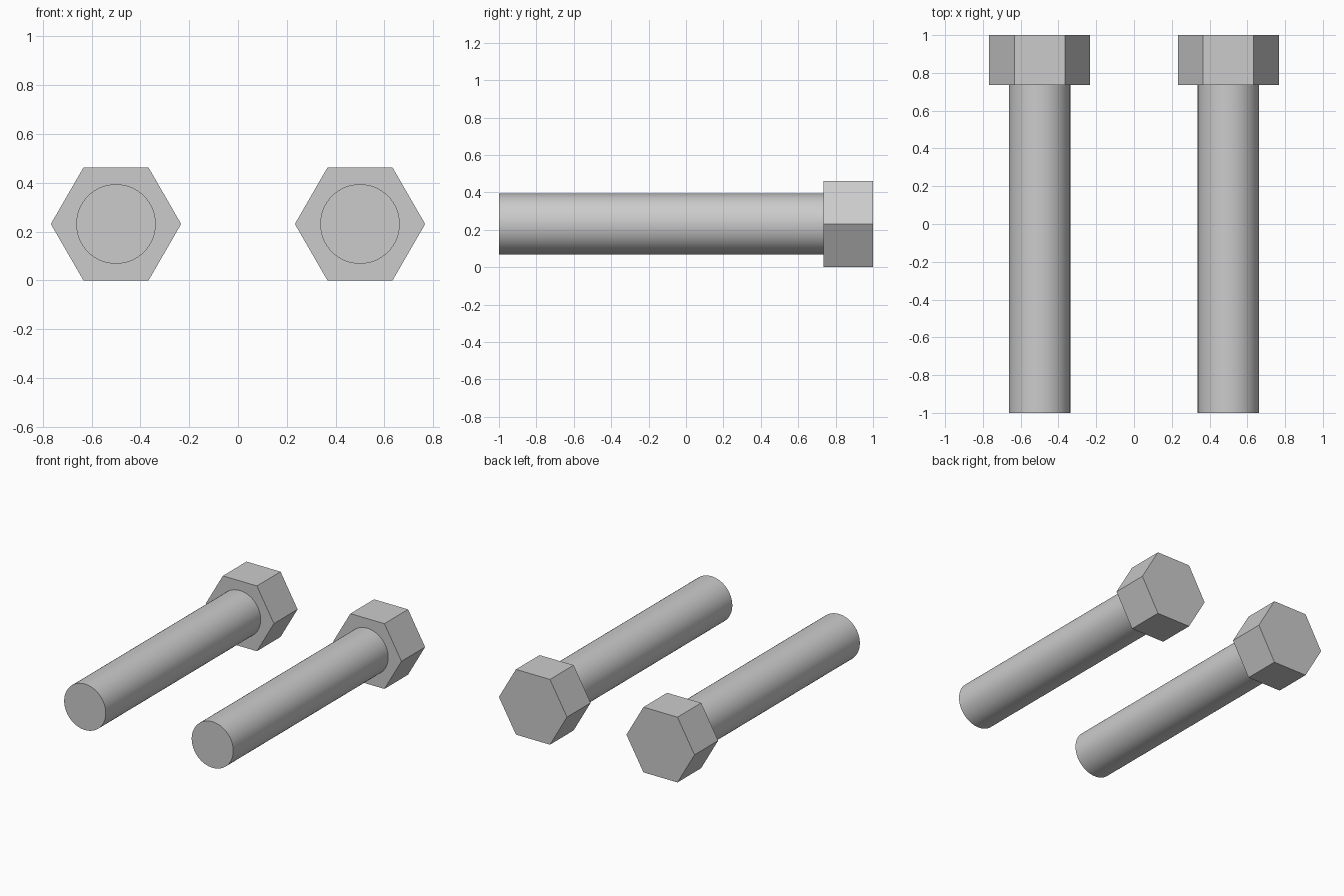
import bpy, bmesh, math

if "Cube" in bpy.data.objects:
    bpy.data.objects.remove(bpy.data.objects["Cube"])

HEAD_R, SHAFT_R, AXIS_Z = 0.267, 0.163, 0.231
Y_TIP, Y_NECK, Y_TOP = -1.0, 0.735, 1.0


def ring(bm, sides, radius, y):
    """Closed loop of vertices around the bolt axis."""
    return [bm.verts.new((radius * math.cos(math.tau * i / sides), y,
                          radius * math.sin(math.tau * i / sides)))
            for i in range(sides)]


def walls(bm, a, b):
    """Side faces between two rings of equal count."""
    n = len(a)
    return [bm.faces.new((a[i], a[(i + 1) % n], b[(i + 1) % n], b[i]))
            for i in range(n)]


def bolt_mesh():
    bm = bmesh.new()
    # hexagonal head
    head_top = ring(bm, 6, HEAD_R, Y_TOP)
    head_base = ring(bm, 6, HEAD_R, Y_NECK)
    walls(bm, head_top, head_base)
    bm.faces.new(head_top)
    # round shaft
    neck = ring(bm, 64, SHAFT_R, Y_NECK)
    tip = ring(bm, 64, SHAFT_R, Y_TIP)
    for f in walls(bm, neck, tip):
        f.smooth = True
    bm.faces.new(tip)
    # underside of the head, open around the shaft
    rim = [e for e in bm.edges if e.is_boundary]
    bmesh.ops.triangle_fill(bm, edges=rim, use_beauty=True, normal=(0, -1, 0))
    bmesh.ops.recalc_face_normals(bm, faces=bm.faces)
    # crisp edges where the shaft meets its flat ends
    for e in bm.edges:
        e.smooth = e.calc_face_angle(0) < math.radians(30)
    mesh = bpy.data.meshes.new("bolt")
    bm.to_mesh(mesh)
    bm.free()
    return mesh


# matching pair of bolts
mesh = bolt_mesh()
for name, x in (("left_bolt", -0.5), ("right_bolt", 0.5)):
    bolt = bpy.data.objects.new(name, mesh)
    bolt.location = (x, 0, AXIS_Z)
    bpy.context.collection.objects.link(bolt)
